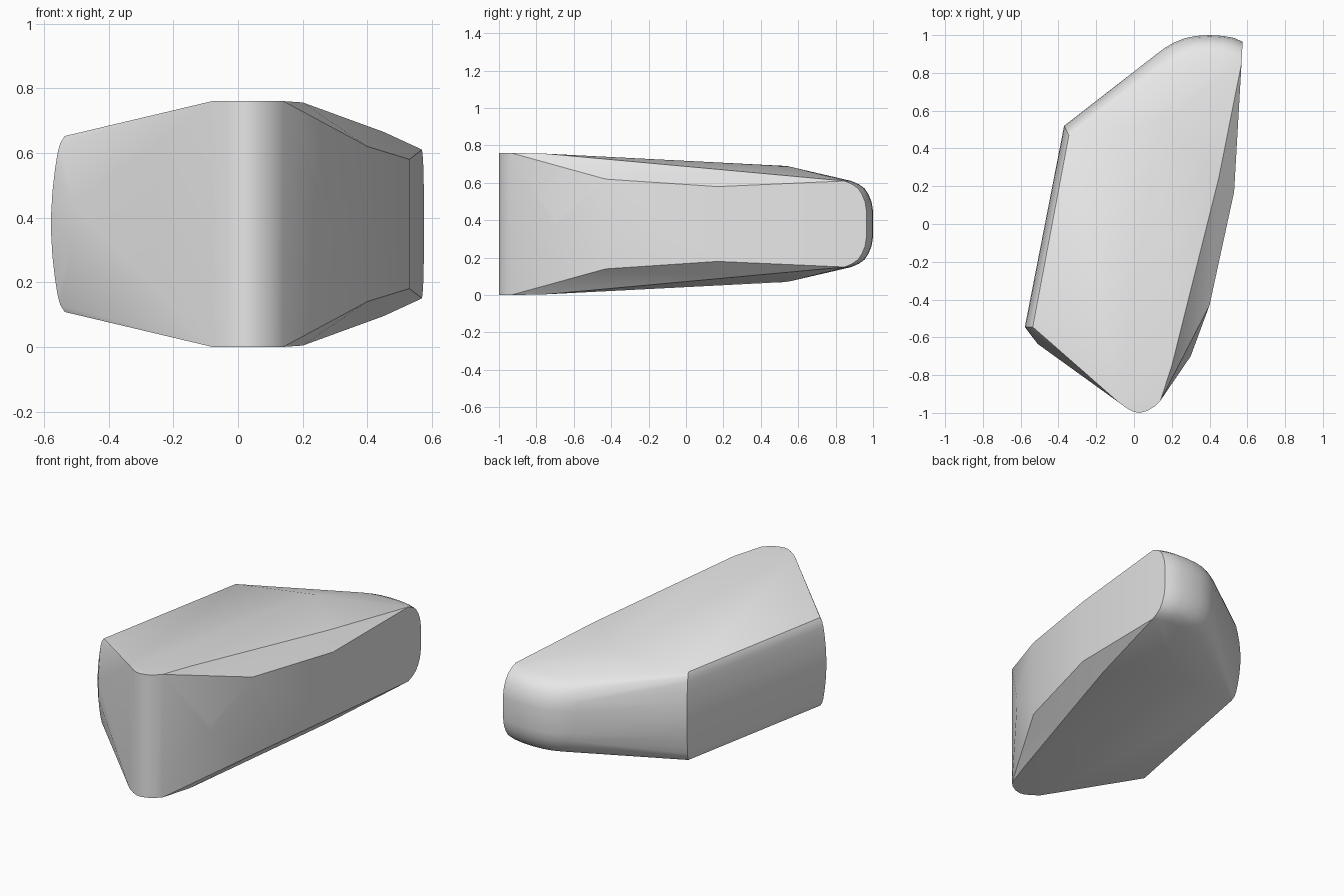
import bpy, bmesh

cube = bpy.data.objects.get("Cube")
if cube:
    bpy.data.objects.remove(cube, do_unlink=True)

MID = 0.38          # height of the mirror plane
bm = bmesh.new()


def mirrored(x, y, h):
    """Add a point and its mirror image above and below the mid plane."""
    for s in (1, -1):
        bm.verts.new((x, y, MID + s * h))


# Rounded nose, full height
for x, y in [(-.08, -.945), (-.03, -.98), (0, -.995), (.03, -1),
             (.07, -.99), (.11, -.965), (.14, -.935)]:
    mirrored(x, y, .38)

# Faceted right flank and the upper ridge above it
for p in [(.2, -.75, .376), (.3, -.7, .02), (.4, -.43, .24),
          (.53, .17, .2), (.45, .25, .285), (.13, .54, .31)]:
    mirrored(*p)

# Bulging left flank: (half height, inset) steps at its two ends
for h, d in [(.03, 0), (.1, .004), (.17, .012), (.22, .02), (.25, .028), (.272, .042)]:
    mirrored(-.578 + d, -.545, h)
    mirrored(-.37 + d * .6, .52 - d * 1.2, h)
mirrored(-.51, -.635, .06)

# Rounded tail: the plan curve is repeated at shrinking insets
tail = [(.12, .9), (.16, .93), (.21, .96), (.27, .984), (.33, .996),
        (.4, 1), (.47, .996), (.53, .985), (.575, .965)]
for h, d in [(.07, 0), (.12, .008), (.16, .025), (.19, .045), (.212, .075), (.23, .115)]:
    for x, y in tail:
        mirrored(x + d * .45 * (.575 - x) - d * .05, y - d, h)

hull = bmesh.ops.convex_hull(bm, input=bm.verts)
loose = [v for v in bm.verts if not v.link_faces]
bmesh.ops.delete(bm, geom=loose, context='VERTS')
bmesh.ops.recalc_face_normals(bm, faces=bm.faces)

mesh = bpy.data.meshes.new("wedge_body")
bm.to_mesh(mesh)
bm.free()
body = bpy.data.objects.new("wedge_body", mesh)
bpy.context.collection.objects.link(body)

# Plain grey finish
grey = bpy.data.materials.new("light grey")
grey.use_nodes = True
grey.diffuse_color = (.8, .8, .8, 1)
grey.node_tree.nodes["Principled BSDF"].inputs["Base Color"].default_value = (.8, .8, .8, 1)
mesh.materials.append(grey)

# Smooth shading with sharp creases kept
bpy.ops.object.select_all(action='DESELECT')
body.select_set(True)
bpy.context.view_layer.objects.active = body
bpy.ops.object.shade_smooth_by_angle(angle=.5)
